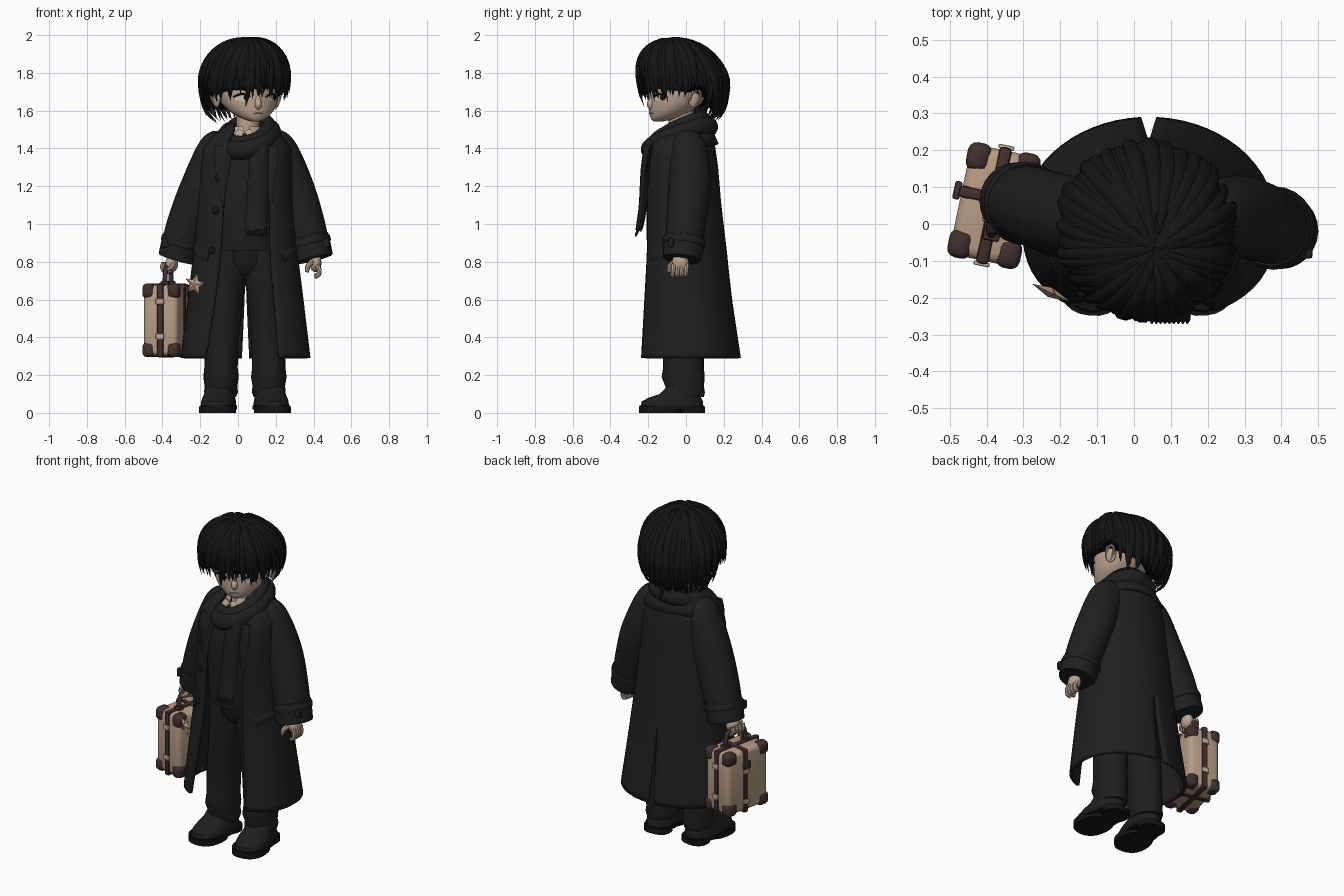
import bpy, bmesh, math, random
from mathutils import Vector, Matrix

if "Cube" in bpy.data.objects:
    bpy.data.objects.remove(bpy.data.objects["Cube"])
random.seed(4)
sin, cos, pi, rad = math.sin, math.cos, math.pi, math.radians

def material(name, r, g, b):
    m = bpy.data.materials.new(name)
    m.diffuse_color = (r, g, b, 1)
    m.use_nodes = True
    m.node_tree.nodes["Principled BSDF"].inputs["Base Color"].default_value = m.diffuse_color
    return m
COAT = material("black_wool", .014, .014, .014)
CLOTH = material("black_cloth", .013, .013, .0135)
HAIR = material("black_hair", .007, .007, .007)
SKIN = material("skin", .50, .37, .285)
SHIRT = material("cream", .52, .40, .30)
CASE = material("tan_hide", .48, .335, .235)
LEATHER = material("dark_brown_leather", .055, .028, .028)
WHITE = material("eye_white", .62, .56, .50)
LIP = material("lip", .30, .17, .14)

def finish(name, bm, mat, matrix=None, angle=40):
    bmesh.ops.recalc_face_normals(bm, faces=bm.faces)
    if matrix:
        bm.transform(matrix)
    me = bpy.data.meshes.new(name)
    bm.to_mesh(me)
    bm.free()
    me.materials.append(mat)
    ob = bpy.data.objects.new(name, me)
    bpy.context.collection.objects.link(ob)
    bpy.ops.object.select_all(action='DESELECT')
    ob.select_set(True)
    bpy.context.view_layer.objects.active = ob
    bpy.ops.object.shade_smooth_by_angle(angle=rad(angle))
    return ob

def loft(bm, rings, closed=True):
    rows = [[bm.verts.new(p) for p in r] for r in rings]
    n = len(rows[0])
    for a, b in zip(rows, rows[1:]):
        for i in range(n if closed else n - 1):
            j = (i + 1) % n
            bm.faces.new((a[i], a[j], b[j], b[i]))
    if closed:
        bm.faces.new(rows[0])
        bm.faces.new(rows[-1])

def oval(z, cx, cy, rx, ry, n=28, p=1.0):
    f = lambda v: math.copysign(abs(v) ** p, v)
    return [(cx + rx * f(sin(2*pi*i/n)), cy - ry * f(cos(2*pi*i/n)), z) for i in range(n)]

def at(tab, z):
    for a, b in zip(tab, tab[1:]):
        if z <= b[0]:
            f = max(0, (z - a[0]) / (b[0] - a[0]))
            return [u + (v - u) * f for u, v in zip(a[1:], b[1:])]
    return list(tab[-1][1:])

def tube(bm, pts, side=(0, 1, 0), n=10, sub=4):
    """Smooth sweep through (x, y, z, half width along side[, half thickness])."""
    q = [tuple(p) if len(p) == 5 else tuple(p) + (p[3],) for p in pts]
    q = [q[0]] + q + [q[-1]]
    s = []
    for k in range(1, len(q) - 2):
        for i in range(sub):
            t = i / sub
            s.append([.5*(2*b + (c-a)*t + (2*a-5*b+4*c-d)*t*t + (3*b-a-3*c+d)*t**3)
                      for a, b, c, d in zip(*q[k-1:k+3])])
    s.append(list(q[-1]))
    rings = []
    for i, p in enumerate(s):
        t = (Vector(s[min(i+1, len(s)-1)][:3]) - Vector(s[max(i-1, 0)][:3])).normalized()
        u = Vector(side)
        u = (u - t * u.dot(t)).normalized()
        v = t.cross(u)
        rings.append([Vector(p[:3]) + u*p[3]*cos(2*pi*j/n) + v*p[4]*sin(2*pi*j/n) for j in range(n)])
    loft(bm, rings)

def box(bm, c, size, bevel=.005, seg=2):
    r = bmesh.ops.create_cube(bm, size=1, matrix=Matrix.Translation(c) @ Matrix.Diagonal((*size, 1)))
    bmesh.ops.bevel(bm, geom=list({e for v in r['verts'] for e in v.link_edges}), offset=bevel,
                    segments=seg, affect='EDGES', profile=.5)

def ball(bm, c, size):
    bmesh.ops.create_uvsphere(bm, u_segments=16, v_segments=10, radius=1,
                              matrix=Matrix.Translation(c) @ Matrix.Diagonal((*size, 1)))

# shoes and trouser legs
for s, name, x0, x1 in ((-1, "left", -.09, -.05), (1, "right", .163, .13)):
    M = Matrix.Translation((x0 + s*.005, 0, 0)) @ Matrix.Rotation(rad(s*6), 4, 'Z')
    bm = bmesh.new()
    loft(bm, [oval(z, 0, -.135, .097, .115, p=.85) for z in (0, .035)])
    loft(bm, [oval(z, 0, .035, .08, .065, p=.8) for z in (0, .035)])
    loft(bm, [oval(z, 0, -.075, .096, .172, p=.85) for z in (.018, .038)])
    finish(name + "_shoe_sole", bm, HAIR, M)
    bm = bmesh.new()
    loft(bm, [oval(*r, p=.88) for r in ((.035, 0, -.075, .092, .167), (.06, 0, -.073, .09, .163),
              (.08, 0, -.06, .085, .14), (.1, 0, -.035, .08, .105), (.15, 0, -.01, .072, .08))])
    for i in range(3):
        y, z = -.16 + i*.03, .085 + i*.014
        tube(bm, [(-.06, y, z-.03, .008), (0, y, z, .009), (.06, y, z-.03, .008)], n=6)
    finish(name + "_shoe", bm, CLOTH, M)
    bm = bmesh.new()
    loft(bm, [oval(*r) for r in ((.085, x0, .0, .08, .095), (.11, x0, -.005, .09, .105),
              (.14, x0, -.007, .086, .102), (.19, x0, -.015, .094, .114), (.24, x0, -.013, .088, .108),
              (.4, x0*.85 + x1*.15, -.015, .09, .11), (.62, x0*.4 + x1*.6, -.015, .095, .115),
              (.74, x1, -.015, .1, .125), (.86, x1, -.015, .1, .13))])
    finish(name + "_trouser_leg", bm, CLOTH)
bm = bmesh.new()
loft(bm, [oval(*r) for r in ((.73, .04, -.015, .12, .08), (.79, .04, -.015, .17, .13), (.95, .04, -.015, .18, .135))])
finish("trouser_hips", bm, CLOTH)
bm = bmesh.new()
loft(bm, [oval(*r) for r in ((.86, .04, -.02, .185, .165), (.89, .04, -.02, .19, .172), (1.1, .04, -.025, .2, .168),
          (1.3, .04, -.025, .19, .16), (1.42, .05, -.02, .14, .13), (1.46, .05, -.02, .08, .09))])
finish("sweater", bm, CLOTH)

# coat: two open halves with a back slit; columns z, cx, cy, rx, ry, left edge, right edge, slit
coat = [(.29, .04, .012, .335, .27, -.17, .215, .06), (.6, .04, .0, .298, .235, -.12, .19, .02),
        (.76, .04, -.003, .278, .22, -.1, .175, 0), (.85, .04, -.005, .266, .213, -.09, .17, 0),
        (1.1, .04, -.02, .245, .198, -.075, .17, 0), (1.3, .045, -.027, .237, .188, -.065, .15, 0),
        (1.4, .048, -.027, .225, .174, -.055, .14, 0), (1.46, .05, -.02, .18, .15, -.04, .13, 0),
        (1.5, .05, -.02, .12, .115, -.02, .12, 0), (1.53, .05, -.02, .09, .09, -.02, .12, 0)]
def coat_pt(z, th, k=1.0):
    cx, cy, rx, ry = at(coat, z)[:4]
    c = cos(th)
    c = c**.7 if c > 0 else c
    return Vector((cx + rx*k*sin(th), cy - ry*k*c, z))
def edge(z, s):
    cx, cy, rx, ry, xl, xr, g = at(coat, z)
    return math.asin(min(.9, (xr - cx if s > 0 else cx - xl) / rx))
bm = bmesh.new()
for s in (-1, 1):
    rows = []
    for z in [.29, .32] + [.4 + i*.06 for i in range(17)] + [1.4, 1.43, 1.46, 1.48, 1.5, 1.53]:
        a, b = edge(z, s), pi - at(coat, z)[6]
        rows.append([coat_pt(z, s*(a + (b - a)*i/24)) for i in range(25)])
    loft(bm, rows, closed=False)
bmesh.ops.remove_doubles(bm, verts=bm.verts, dist=.0005)
mod = finish("coat_body", bm, COAT).modifiers.new("thickness", 'SOLIDIFY')
mod.thickness, mod.offset = .018, 0

# coat details: collar, lapels, pocket flaps, buttons
bm = bmesh.new()
loft(bm, [[(.05 + r*sin(t), -.025 - r*.88*cos(t), z - .035*cos(t)) for t in [rad(38 + 284*i/30) for i in range(31)]]
          for z, r in ((1.385, .215), (1.43, .192), (1.475, .155), (1.51, .125))], closed=False)
mod = finish("coat_collar", bm, COAT).modifiers.new("thickness", 'SOLIDIFY')
mod.thickness, mod.offset = .02, 0
for s, name in ((-1, "left"), (1, "right")):
    bm = bmesh.new()
    tube(bm, [(*coat_pt(z, s*(edge(z, s) + w*2), 1.02), w, .008)
              for z, w in ((1.41, .05), (1.33, .045), (1.22, .025), (1.12, .01))], side=(1, 0, 0))
    finish(name + "_lapel", bm, COAT)
    bm = bmesh.new()
    tube(bm, [(*coat_pt(.82 + d*.0011, s*rad(45 + d), 1.02), .03, .01) for d in (0, 15, 30, 45)], side=(0, 0, 1), n=8)
    finish(name + "_pocket_flap", bm, COAT)
for z, x in ((1.24, -.1), (1.07, -.11), (.86, -.13)):
    bm = bmesh.new()
    ball(bm, coat_pt(z, math.asin((x - .04) / at(coat, z)[2]), 1.05), (.02, .009, .02))
    finish("coat_button", bm, HAIR)

# sleeves and cuffs
arms = {"left": [(-.07, 0, 1.46, .055), (-.108, .005, 1.4, .1), (-.19, .02, 1.2, .112), (-.268, .045, 1.0, .108), (-.32, .065, .82, .1)],
        "right": [(.16, 0, 1.46, .055), (.206, .01, 1.4, .1), (.287, .02, 1.2, .112), (.355, 0, 1.0, .105), (.4, -.02, .82, .097)]}
for name, p in arms.items():
    bm = bmesh.new()
    tube(bm, p, n=24, sub=6)
    finish(name + "_sleeve", bm, COAT)
    bm = bmesh.new()
    a, b = Vector(p[3][:3]), Vector(p[4][:3])
    s = 1 if name == "right" else -1
    def along(f, r):
        return (*a.lerp(b, f), r, r)
    tube(bm, [along(.4, .1), along(.44, .108), along(.97, .104), along(1.03, .098)], n=24)
    tube(bm, [along(.46, .1), along(.47, .112), along(.62, .112), along(.63, .1)], n=24)
    box(bm, a.lerp(b, .55) + Vector((s*.085, -.068, 0)), (.04, .03, .05), .008)
    finish(name + "_cuff", bm, COAT)

# scarf: two loops, a hanging end and its fringe
bm = bmesh.new()
for rx, ry, zf, zb, r in ((.13, .16, 1.395, 1.515, .045), (.105, .13, 1.43, 1.55, .038)):
    tube(bm, [(.055 + rx*sin(t), -.035 - ry*cos(t), (zf+zb)/2 - (zb-zf)/2*cos(t) + .025*sin(t), r*1.1, r)
              for t in [pi + 2*pi*i/16 for i in range(17)]], side=(0, 0, 1), n=14)
finish("scarf_loops", bm, CLOTH)
bm = bmesh.new()
tube(bm, [(.115, -.19, 1.42, .048, .03), (.108, -.215, 1.3, .052, .024), (.1, -.228, 1.1, .056, .022),
          (.096, -.243, 1.0, .058, .02), (.096, -.252, .965, .058, .016)], side=(1, 0, 0), n=12)
for i in range(9):
    x = .048 + i*.012
    tube(bm, [(x, -.252, .98, .008), (x + .002, -.257, .96, .008), (x, -.268, .94 - .006*(i % 2), .004)], side=(1, 0, 0), n=5, sub=2)
finish("scarf_end", bm, CLOTH)

# neck, shirt collar and tie
bm = bmesh.new()
loft(bm, [oval(1.4, .05, -.02, .07, .075), oval(1.5, .05, -.025, .06, .065), oval(1.62, .06, -.03, .065, .07)])
finish("neck", bm, SKIN)
bm = bmesh.new()
loft(bm, [[(.045 + r*sin(t), -.03 - r*cos(t), z) for t in [rad(12 + 336*i/24) for i in range(25)]]
          for z, r in ((1.42, .102), (1.47, .092), (1.515, .076))], closed=False)
for s in (-1, 1):
    tube(bm, [(.035 + s*.015, -.125, 1.495, .018, .007), (.035 + s*.03, -.135, 1.465, .024, .007),
              (.035 + s*.04, -.142, 1.43, .006, .005)], side=(1, 0, 0), n=8)
finish("shirt_collar", bm, SHIRT)
bm = bmesh.new()
tube(bm, [(.035, -.135, 1.475, .012, .01), (.035, -.143, 1.455, .008, .01), (.035, -.15, 1.4, .018, .008)], side=(1, 0, 0), n=8)
finish("tie", bm, LEATHER)

# head, built facing -y and turned; columns z, rx, front y, back y
H = Matrix.Translation((.05, -.03, 0)) @ Matrix.Rotation(rad(20), 4, 'Z')
head = [(1.543, .02, -.145, -.1), (1.55, .045, -.158, -.06), (1.57, .085, -.166, .0), (1.6, .12, -.169, .06), (1.64, .149, -.168, .11),
        (1.69, .163, -.167, .14), (1.75, .166, -.17, .16), (1.82, .16, -.163, .16), (1.89, .125, -.125, .125), (1.94, .05, -.05, .05)]
def face_y(x, z):
    rx, f, b = at(head, z)
    return (f + b)/2 + (f - b)/2 * math.sqrt(max(0, 1 - (x/rx)**2))
bm = bmesh.new()
loft(bm, [oval(z, 0, (f+b)/2, rx, (b-f)/2, 36) for z, rx, f, b in head])
tube(bm, [(0, -.155, 1.68, .014), (0, -.16, 1.655, .017), (0, -.17, 1.632, .018), (0, -.156, 1.615, .016)], side=(1, 0, 0))
finish("head", bm, SKIN, H, 80)
for s, name in ((-1, "left"), (1, "right")):
    bm = bmesh.new()
    ball(bm, (s*.168, .015, 1.665), (.018, .033, .05))
    tube(bm, [(s*.175, -.012, 1.65, .006), (s*.187, .0, 1.695, .008), (s*.192, .035, 1.705, .008),
              (s*.188, .045, 1.67, .007), (s*.172, .015, 1.622, .006)], side=(1, 0, 0), n=8)
    finish(name + "_ear", bm, SKIN, H)
    ex, ez = s*.083, 1.67
    for part, dx, w, h, off, mat in (("eye", 0, .036, .018, .003, WHITE), ("iris", .019, .014, .016, .006, HAIR)):
        bm = bmesh.new()
        ring = [(ex + dx + w*cos(t), ez + h*sin(t)) for t in [2*pi*i/20 for i in range(20)]]
        vs = [bm.verts.new((x, face_y(x, z) - off, z)) for x, z in ring]
        c = bm.verts.new((ex + dx, face_y(ex + dx, ez) - off, ez))
        for i in range(20):
            bm.faces.new((c, vs[i], vs[(i+1) % 20]))
        finish(name + "_" + part, bm, mat, H)
    bm = bmesh.new()
    for h, r, z0 in ((.016, .005, ez), (.012, .003, ez + .045)):
        tube(bm, [(ex + .038*k, face_y(ex + .038*k, z0) - .004, z0 + h*(1 - k*k) + .002, r)
                  for k in (-1, -.5, 0, .5, 1)], side=(0, 0, 1), n=6)
    finish(name + "_lashes_and_brow", bm, HAIR, H)
bm = bmesh.new()
tube(bm, [(x, face_y(x, 1.588) - .001, 1.588 - abs(x)*.15, .003) for x in (-.026, -.012, 0, .012, .026)], side=(0, 0, 1), n=6)
finish("mouth", bm, LIP, H)

# hair: a cap under three layers of tapered locks from the crown
def hair_pt(phi, th, k):
    c, s = cos(th), sin(th)
    s = s**(.5 + .18*cos(phi)) if c < 0 else s**.93
    return Vector((.033 + .022*max(c, 0) + .232*k*s*sin(phi), -.016 - .05*max(c, 0) - .232*k*s*cos(phi), 1.76 + .22*k*c))
def hair_end(phi, dz=0):
    d = abs((math.degrees(phi) - 20 + 180) % 360 - 180)
    z = at([(0, 1.69), (55, 1.685), (75, 1.68), (88, 1.71), (100, 1.70), (116, 1.6), (180, 1.565)], d)[0]
    return math.acos(max(-.95, min(.9, (z + dz - 1.76)/.222)))
bm = bmesh.new()
loft(bm, [[hair_pt(2*pi*i/48, .02 + (hair_end(2*pi*i/48, .025) - .02)*j/14, .94) for i in range(48)] for j in range(15)])
finish("hair_cap", bm, HAIR, None, 70)
bm = bmesh.new()
for layer, n, spread in ((.985, 84, .016), (1.015, 64, .022), (1.04, 26, .03)):
    for i in range(n):
        phi = 2*pi*(i + random.uniform(-.45, .45))/n
        end = hair_end(phi, random.gauss(.0, spread))
        k, bend, w = layer + random.uniform(-.03, .02), random.uniform(-.2, .2), random.uniform(.012, .021)
        pts = []
        for j in range(8):
            f = j/7
            wid = w*(.25 + .95*sin(pi*min(1, f*.9 + .1))) if j < 7 else .001
            kk = k - .03*(1 - f)**2 + (.03*f**3 if spread > .02 else 0)
            pts.append((*hair_pt(phi + bend*f*f, .01 + (end - .01)*f, kk), wid, wid*.55))
        tube(bm, pts, side=(cos(phi), sin(phi), 0), n=6, sub=2)
# wisps standing off the crown
for i in range(10):
    phi = 2*pi*i/10 + random.uniform(-.3, .3)
    tube(bm, [(*hair_pt(phi, .15 + .3*f, 1 + .035*sin(pi*f*.8)), .007*(1.1 - f)) for f in (0, .35, .7, 1)],
         side=(cos(phi), sin(phi), 0), n=5, sub=3)
finish("hair_locks", bm, HAIR, None, 60)

# hands
bm = bmesh.new()
ball(bm, (.41, -.03, .795), (.032, .045, .05))
for i in range(4):
    y = -.065 + i*.023
    tube(bm, [(.42, y, .785, .014), (.43, y - .003, .755, .013), (.425, y - .005, .73, .012), (.405, y - .005, .718 + .004*i, .009)], n=8)
tube(bm, [(.39, -.06, .8, .015), (.37, -.085, .775, .014), (.365, -.09, .745, .01)], n=8)
finish("right_hand", bm, SKIN)
C = Matrix.Translation((-.38, .05, .49)) @ Matrix.Rotation(rad(-12), 4, 'Z')
bm = bmesh.new()
ball(bm, (.03, 0, .3), (.034, .045, .045))
for i in range(4):
    y = -.038 + i*.025
    tube(bm, [(-.005, y, .305, .013), (-.012, y, .28, .013), (.005, y, .258, .013), (.03, y, .262, .01)], n=8)
tube(bm, [(.045, -.03, .3, .014), (.04, -.055, .28, .013), (.02, -.06, .268, .01)], side=(1, 0, 0), n=8)
finish("left_hand", bm, SKIN, C)

# suitcase: body, corner caps, straps, buckles, handle
W, L, T = .187, .305, .375
bm = bmesh.new()
box(bm, (0, 0, 0), (W, L, T), .028, 3)
finish("suitcase_body", bm, CASE, C)
bm = bmesh.new()
for x in (-1, 1):
    for y in (-1, 1):
        for z in (-1, 1):
            box(bm, (x*(W/2 - .026), y*(L/2 - .032), z*(T/2 - .032)), (.066, .078, .078), .024, 3)
finish("suitcase_corners", bm, LEATHER, C)
bm = bmesh.new()
box(bm, (0, 0, 0), (.034, L + .018, T + .018), .01)
box(bm, (0, .02, 0), (W + .016, .032, T + .014), .01)
box(bm, (-W/2 - .012, .02, .1), (.02, .05, .045), .006)
finish("suitcase_straps", bm, LEATHER, C)
bm = bmesh.new()
for z in (-.085, .1):
    for y in (-1, 1):
        box(bm, (0, y*(L/2 + .009), z), (.044, .012, .03), .004)
    box(bm, (-W/2 - .01, .02, z - .04), (.012, .042, .028), .004)
finish("suitcase_buckles", bm, SHIRT, C)
bm = bmesh.new()
tube(bm, [(.01, -.075, .18, .014), (.01, -.07, .245, .013), (.01, -.045, .275, .014), (.01, .045, .275, .014),
          (.01, .07, .245, .013), (.01, .075, .18, .014)], side=(1, 0, 0))
for y in (-.075, .075):
    box(bm, (.01, y, .195), (.045, .04, .025), .006)
finish("suitcase_handle", bm, LEATHER, C)

# star charm
bm = bmesh.new()
rim = [bm.verts.new((r*sin(pi*i/5), 0, r*cos(pi*i/5))) for i, r in enumerate([.062, .028]*5)]
for y in (-.014, .014):
    c = bm.verts.new((0, y, 0))
    for i in range(10):
        bm.faces.new((c, rim[i], rim[(i+1) % 10]))
finish("star_charm", bm, CASE, Matrix.Translation((-.228, -.185, .68)) @ Matrix.Rotation(rad(-25), 4, 'Z') @ Matrix.Rotation(rad(12), 4, 'Y'), 10)
